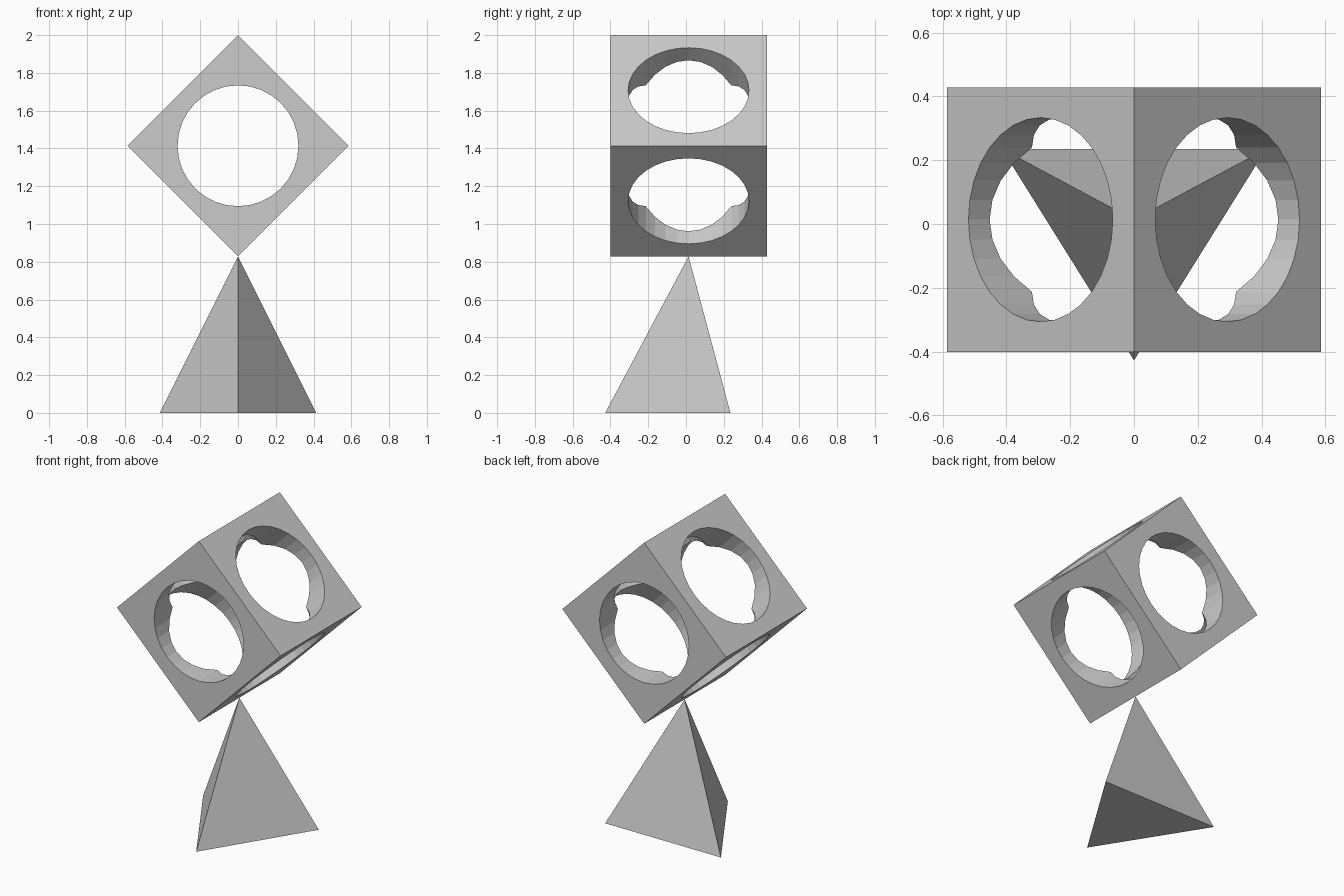
import bpy
from math import radians, sqrt

if "Cube" in bpy.data.objects:
    bpy.data.objects.remove(bpy.data.objects["Cube"])

S = 2 / (1 + sqrt(2))      # cube edge, also pyramid height and base width
R = 0.32                   # bore radius
CY = 0.0135                # shared centre line of cube and pyramid apex

# Triangular pyramid base, one corner to the front
front_y = -0.4277
back_y = front_y + 0.8 * S
verts = [(0, front_y, 0), (S / 2, back_y, 0), (-S / 2, back_y, 0), (0, CY, S)]
faces = [(0, 2, 1), (0, 1, 3), (1, 2, 3), (2, 0, 3)]
mesh = bpy.data.meshes.new("pyramid_base")
mesh.from_pydata(verts, [], faces)
bpy.context.collection.objects.link(bpy.data.objects.new("pyramid_base", mesh))

# Cube, bored through along all three axes
bpy.ops.mesh.primitive_cube_add(size=S)
cube = bpy.context.object
cube.name = "bored_cube"
cutters = []
for axis, rot in (("x", (0, 90, 0)), ("y", (90, 0, 0)), ("z", (0, 0, 0))):
    bpy.ops.mesh.primitive_cylinder_add(vertices=32, radius=R, depth=S * 1.4,
                                        rotation=[radians(a) for a in rot])
    cutter = bpy.context.object
    cutter.name = "bore_cutter_" + axis
    cutter.hide_render = True
    mod = cube.modifiers.new("bore_" + axis, "BOOLEAN")
    mod.operation = "DIFFERENCE"
    mod.solver = "EXACT"
    mod.object = cutter
    cutters.append(cutter)

# Apply the bores, then remove the cutters
bpy.context.view_layer.objects.active = cube
for name in [m.name for m in cube.modifiers]:
    bpy.ops.object.modifier_apply(modifier=name)
for cutter in cutters:
    bpy.data.objects.remove(cutter)

# Balance the cube on one edge at the pyramid tip
cube.rotation_euler = (0, radians(45), 0)
cube.location = (0, CY, S + S / sqrt(2))
